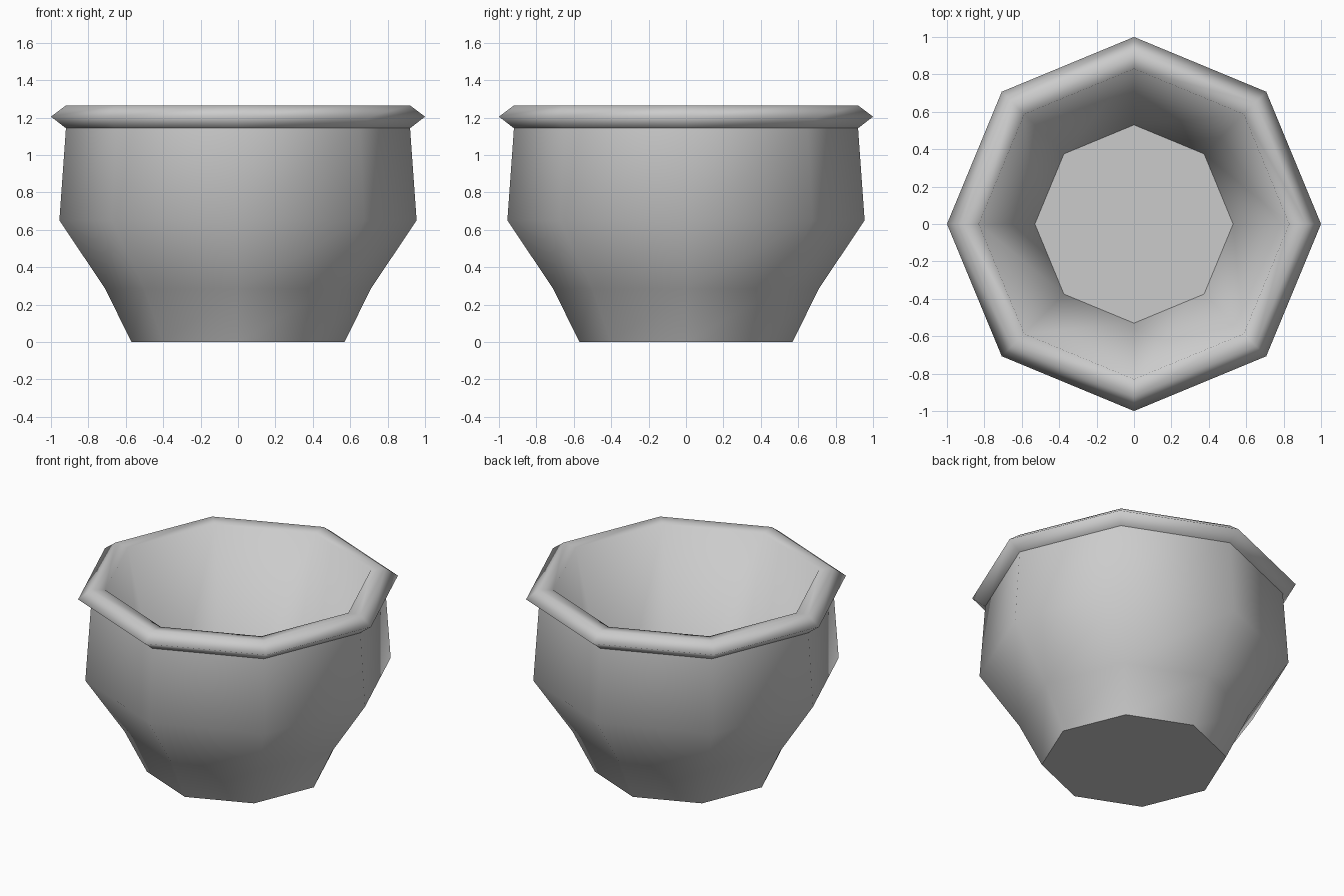
import bpy, bmesh
from math import cos, sin, tau

cube = bpy.data.objects.get("Cube")
if cube:
    bpy.data.objects.remove(cube, do_unlink=True)

SIDES = 8

# Plain grey for the whole pot
grey = bpy.data.materials.new("light_grey")
grey.use_nodes = True
colour = (0.6, 0.6, 0.6, 1)
grey.diffuse_color = colour
bsdf = next(n for n in grey.node_tree.nodes if n.type == 'BSDF_PRINCIPLED')
bsdf.inputs["Base Color"].default_value = colour

# (radius, height, crisp edge): underside, outer wall, rim, straight inner wall, floor
profile = [
    (0.57, 0.0, True), (0.71, 0.285, False), (0.955, 0.65, False),
    (0.92, 1.143, True), (1.0, 1.205, False), (0.92, 1.265, False),
    (0.83, 1.255, False), (0.53, 0.05, True),
]


def lathe(name, points, material):
    bm = bmesh.new()
    rings = [[bm.verts.new((r * cos(tau * i / SIDES), r * sin(tau * i / SIDES), z))
              for i in range(SIDES)] for r, z, _ in points]
    for low, high in zip(rings, rings[1:]):
        for i in range(SIDES):
            j = (i + 1) % SIDES
            bm.faces.new((low[i], low[j], high[j], high[i]))
    # Underside and inside floor
    bm.faces.new(rings[0][::-1])
    bm.faces.new(rings[-1])
    for face in bm.faces:
        face.smooth = True
    # Crisp edges around the base, under the rim and around the floor
    for ring, (_, _, crisp) in zip(rings, points):
        if crisp:
            for i in range(SIDES):
                bm.edges.get((ring[i], ring[(i + 1) % SIDES])).smooth = False
    bmesh.ops.recalc_face_normals(bm, faces=bm.faces)
    mesh = bpy.data.meshes.new(name)
    bm.to_mesh(mesh)
    bm.free()
    mesh.materials.append(material)
    obj = bpy.data.objects.new(name, mesh)
    bpy.context.collection.objects.link(obj)
    return obj


lathe("flower_pot", profile, grey)
